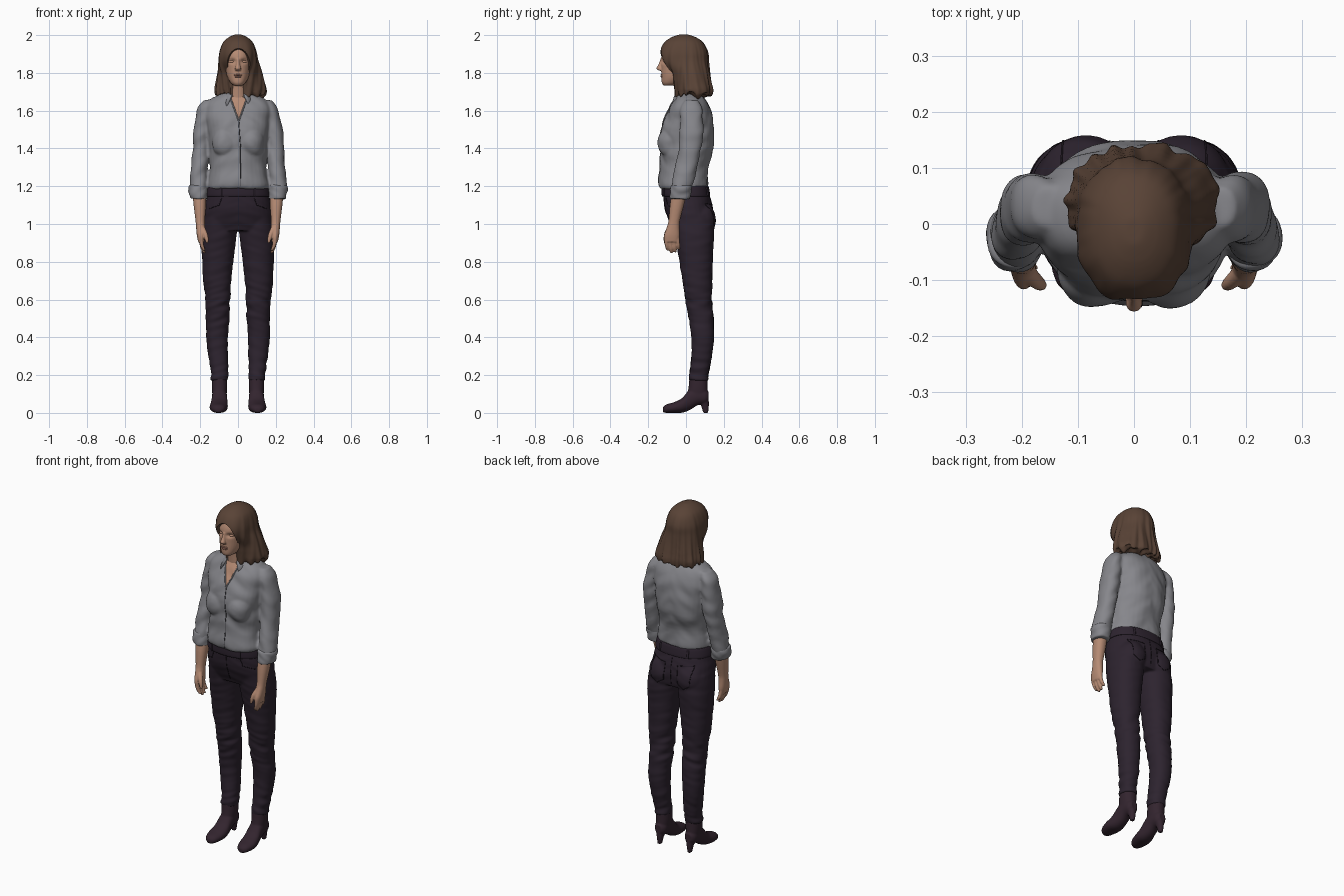
import bpy, bmesh, math
from mathutils import Vector, Matrix, noise
from mathutils.bvhtree import BVHTree

if "Cube" in bpy.data.objects:
    bpy.data.objects.remove(bpy.data.objects["Cube"], do_unlink=True)


def material(name, rgb):
    m = bpy.data.materials.new(name)
    m.use_nodes = True
    m.diffuse_color = (*rgb, 1)
    bsdf = m.node_tree.nodes["Principled BSDF"]
    bsdf.inputs["Base Color"].default_value = (*rgb, 1)
    bsdf.inputs["Roughness"].default_value = 0.8
    return m


SHIRT = material("grey cotton", (0.24, 0.24, 0.26))
SEAM = material("dark grey seam", (0.06, 0.06, 0.07))
JEANS = material("plum denim", (0.026, 0.017, 0.028))
BOOT = material("plum leather", (0.033, 0.018, 0.028))
STITCH = material("dark denim seam", (0.012, 0.008, 0.013))
SKIN = material("skin", (0.47, 0.26, 0.175))
LIPS = material("lips", (0.36, 0.17, 0.125))
HAIR = material("brown hair", (0.10, 0.056, 0.037))


def smooth_rings(rings, steps=4):
    """Catmull-Rom interpolation of (x, y, z, r1, r2) rings."""
    out = []
    for i in range(len(rings) - 1):
        a, b, c, d = (rings[min(max(i + k, 0), len(rings) - 1)] for k in (-1, 0, 1, 2))
        for s in range(steps):
            t = s / steps
            out.append([q + t * (r - p) / 2 + t * t * (2 * p - 5 * q + 4 * r - s4) / 2
                        + t ** 3 * (3 * q - p - 3 * r + s4) / 2
                        for p, q, r, s4 in zip(a, b, c, d)])
    return out + [rings[-1]]


def loft(bm, rings, axis="Z", power=2.2, sides=(1,), seg=32):
    """Closed skin over superellipse rings, horizontal or facing along y."""
    for side in sides:
        loops = []
        for x, y, z, r1, r2 in smooth_rings(rings):
            loop = []
            for k in range(seg):
                a = math.tau * k / seg
                u = math.copysign(abs(math.cos(a)) ** (2 / power), math.cos(a)) * r1
                v = math.copysign(abs(math.sin(a)) ** (2 / power), math.sin(a)) * r2
                co = (x + u, y + v, z) if axis == "Z" else (x + u, y, z + v)
                loop.append(bm.verts.new((co[0] * side, co[1], co[2])))
            loops.append(loop)
        for lo, hi in zip(loops, loops[1:]):
            for k in range(seg):
                j = (k + 1) % seg
                bm.faces.new((lo[k], lo[j], hi[j], hi[k]))
        bm.faces.new(loops[0])
        bm.faces.new(loops[-1])


def ball(bm, centre, radii, sides=(1,)):
    for s in sides:
        c = Vector((centre[0] * s, centre[1], centre[2]))
        bmesh.ops.create_uvsphere(bm, u_segments=24, v_segments=16, radius=1,
                                  matrix=Matrix.LocRotScale(c, None, Vector(radii)))


def link(name, data, mats):
    ob = bpy.data.objects.new(name, data)
    bpy.context.collection.objects.link(ob)
    for m in mats:
        data.materials.append(m)
    return ob


def bake(ob):
    dg = bpy.context.evaluated_depsgraph_get()
    me = bpy.data.meshes.new_from_object(ob.evaluated_get(dg))
    ob.modifiers.clear()
    ob.data = me


def make(name, bm, mats, voxel=None, warp=None, relax=4):
    """Turn shapes into one object, optionally fused, relaxed and creased."""
    bmesh.ops.recalc_face_normals(bm, faces=bm.faces)
    me = bpy.data.meshes.new(name)
    bm.to_mesh(me)
    bm.free()
    ob = link(name, me, mats)
    if voxel:
        fuse = ob.modifiers.new("fuse", "REMESH")
        fuse.mode, fuse.voxel_size = "VOXEL", voxel
        soft = ob.modifiers.new("relax", "SMOOTH")
        soft.factor, soft.iterations = 0.5, relax
        bake(ob)
    if warp:
        moves = [v.normal * warp(v.co) for v in ob.data.vertices]
        for v, d in zip(ob.data.vertices, moves):
            v.co += d
    ob.data.shade_smooth()
    return ob


def seam(name, target, points, mat, thick=0.002):
    """Thin cord laid on the front (or back, if y > 0) of a garment."""
    tree = BVHTree.FromObject(target, bpy.context.evaluated_depsgraph_get())
    hits = []
    for (x, y, z), (x2, _, z2) in zip(points, points[1:]):
        for t in range(9):
            o = Vector((x + (x2 - x) * t / 8, y, z + (z2 - z) * t / 8))
            hit = tree.ray_cast(o, Vector((0, -math.copysign(1, y), 0)))[0]
            if hit:
                hits.append(hit)
    cu = bpy.data.curves.new(name, "CURVE")
    cu.dimensions, cu.bevel_depth, cu.bevel_resolution = "3D", thick, 1
    sp = cu.splines.new("POLY")
    sp.points.add(len(hits) - 1)
    for p, h in zip(sp.points, hits):
        p.co = (*h, 1)
    link(name, cu, [mat])


BOTH = (1, -1)


def crease(amount, fx, fz, slant=0.6):
    return lambda c: amount * noise.noise(Vector((c.x * fx, c.y * fx, c.z * fz + abs(c.x) * fz * slant)))


# Shirt: torso, bust and sleeves fused
bm = bmesh.new()
loft(bm, [(0, -.012, 1.185, .155, .122), (0, -.013, 1.21, .163, .13), (0, -.01, 1.3, .148, .125),
          (0, .005, 1.4, .155, .14), (0, .006, 1.5, .165, .14), (0, .018, 1.6, .175, .113),
          (0, .02, 1.655, .15, .085), (0, .015, 1.69, .08, .06)], power=2.4)
ball(bm, (.07, -.085, 1.43), (.07, .065, .08), BOTH)
loft(bm, [(.15, .03, 1.655, .03, .035), (.168, .03, 1.62, .042, .055), (.178, .03, 1.57, .045, .06),
          (.19, .028, 1.5, .046, .062), (.196, .02, 1.4, .043, .06), (.206, 0, 1.3, .045, .058),
          (.21, -.022, 1.2, .046, .054), (.208, -.03, 1.15, .042, .046)], sides=BOTH)
shirt = make("shirt", bm, [SHIRT, SKIN], 0.007, crease(.008, 11, 17))

# Open neckline, cut cleanly into the shirt front
bm = bmesh.new()
bm.from_mesh(shirt.data)
APEX, SLOPE = Vector((.004, 0, 1.545)), 0.36
for s in BOTH:
    near = [f for f in bm.faces if f.calc_center_median().y < .03 and f.calc_center_median().z > 1.5]
    geom = list({e for f in near for e in f.edges} | {v for f in near for v in f.verts}) + near
    bmesh.ops.bisect_plane(bm, geom=geom, plane_co=APEX, plane_no=(s, 0, -SLOPE))
for f in bm.faces:
    c = f.calc_center_median() - APEX
    f.material_index = int(c.y < 0 and abs(c.x) < c.z * SLOPE)
    f.smooth = True
bm.to_mesh(shirt.data)
bm.free()
seam("placket_edge", shirt, [(.004, -1, 1.545), (.014, -1, 1.4), (.012, -1, 1.2)], SEAM, .0025)
for s in BOTH:
    seam("neckline_edge", shirt, [(.004, -1, 1.545), (.004 + s * .045, -1, 1.67)], SHIRT, .004)

# Folded collar with pointed tips
bm = bmesh.new()
rows = []
for i in range(33):
    t = i / 16 - 1
    a, tip = t * 2.65, abs(t) ** 5
    s, c = math.sin(a), math.cos(a)
    rows.append([bm.verts.new(p) for p in (
        (.062 * s, .005 + .066 * c, 1.655), (.064 * s, .005 + .069 * c, 1.7 - .012 * tip),
        (.076 * s, .005 + .078 * c, 1.69 - .015 * tip),
        ((.092 + .035 * tip) * s, .008 + (.088 + .012 * tip) * c, 1.66 - .04 * tip))])
for a, b in zip(rows, rows[1:]):
    for k in range(3):
        bm.faces.new((a[k], b[k], b[k + 1], a[k + 1]))
collar = make("collar", bm, [SHIRT])
collar.modifiers.new("cloth", "SOLIDIFY").thickness = .006

# Rolled cuffs
bm = bmesh.new()
loft(bm, [(.209, -.022, 1.205, .044, .05), (.211, -.024, 1.198, .05, .056), (.21, -.028, 1.165, .05, .056),
          (.208, -.032, 1.138, .047, .052), (.207, -.034, 1.133, .04, .045)], sides=BOTH)
make("rolled_cuffs", bm, [SHIRT], warp=crease(.007, 14, 30))

# Forearms and hands with fingers and thumb
bm = bmesh.new()
loft(bm, [(.205, -.035, 1.17, .036, .04), (.202, -.048, 1.1, .033, .037), (.2, -.062, 1.02, .025, .03),
          (.198, -.068, .985, .024, .033), (.197, -.075, .94, .021, .041), (.195, -.077, .905, .016, .038)],
     sides=BOTH)
for i, length in enumerate((.045, .058, .055, .04)):
    y = -.106 + i * .02
    loft(bm, [(.197, y, .93, .011, .011), (.195, y + .002, .905, .011, .011),
              (.188, y + .006, .905 - length * .6, .01, .01), (.178, y + .009, .905 - length, .007, .007)],
         sides=BOTH, seg=12)
loft(bm, [(.19, -.085, .985, .014, .014), (.176, -.1, .955, .013, .014), (.167, -.108, .925, .011, .011),
          (.163, -.11, .9, .007, .007)], sides=BOTH, seg=12)
make("forearms_and_hands", bm, [SKIN], .004, relax=2)

# Jeans: hips, seat and legs fused, creased most at knee and ankle
bm = bmesh.new()
loft(bm, [(0, -.005, 1.195, .155, .117), (0, .005, 1.14, .167, .123), (0, .015, 1.08, .18, .127),
          (0, .027, 1.02, .185, .118), (0, .035, .965, .18, .1)], power=2.3)
ball(bm, (.085, .078, 1.02), (.085, .08, .1), BOTH)
loft(bm, [(.09, .03, 1.05, .09, .11), (.099, .043, .95, .092, .106), (.105, .05, .85, .087, .093),
          (.11, .06, .7, .074, .079), (.109, .066, .6, .066, .069), (.108, .08, .5, .062, .066),
          (.111, .088, .4, .058, .06), (.105, .083, .3, .052, .054), (.098, .069, .21, .046, .051),
          (.098, .066, .17, .046, .053)], sides=BOTH)
folds = crease(1, 9, 32, .3)


def denim(c):
    knee = math.exp(-((c.z - .58) / .1) ** 2) + math.exp(-((c.z - .22) / .07) ** 2)
    return folds(c) * (.0025 + .006 * knee)


jeans = make("jeans", bm, [JEANS], .007, denim)

# Waistband, belt loops, fly and pockets
bm = bmesh.new()
loft(bm, [(0, -.005, 1.2, .157, .119), (0, -.004, 1.195, .163, .125), (0, 0, 1.15, .17, .128),
          (0, .002, 1.145, .162, .12)], power=2.35, seg=64)
band = make("waistband", bm, [JEANS])
for x in (-.09, .09):
    for y in BOTH:
        seam("belt_loop", band, [(x, y, 1.148), (x, y, 1.195)], JEANS, .006)
seam("fly_seam", jeans, [(.004, -1, 1.14), (.004, -1, .99)], STITCH)
seam("seat_seam", jeans, [(0, 1, 1.14), (0, 1, .98)], STITCH)
for s in BOTH:
    seam("front_pocket", jeans, [(s * .085, -1, 1.14), (s * .1, -1, 1.1), (s * .155, -1, 1.08)], STITCH)
    seam("back_pocket", jeans, [(s * x, 1, z) for x, z in
                                ((.04, 1.1), (.13, 1.11), (.125, 1.0), (.085, .975), (.045, 1.0), (.04, 1.1))], STITCH)

# Heeled ankle boots
bm = bmesh.new()
loft(bm, [(.104, -.123, .016, .014, .012), (.104, -.105, .022, .034, .022), (.103, -.06, .029, .047, .029),
          (.1, -.02, .04, .046, .039), (.098, .02, .07, .041, .055), (.098, .06, .09, .039, .05),
          (.098, .1, .088, .034, .04), (.098, .12, .088, .02, .025)], axis="Y", sides=BOTH)
loft(bm, [(.098, .066, .2, .04, .047), (.098, .064, .14, .041, .05), (.098, .06, .09, .037, .055)], sides=BOTH)
loft(bm, [(.098, .09, .075, .028, .03), (.098, .1, .04, .018, .021), (.098, .104, 0, .012, .013)], sides=BOTH)
make("boots", bm, [BOOT], .005, relax=2)

# Head, neck and nose, with eye sockets pressed in
bm = bmesh.new()
loft(bm, [(0, -.088, 1.733, .022, .03), (0, -.073, 1.748, .04, .055), (0, -.052, 1.78, .057, .078),
          (0, -.037, 1.82, .066, .094), (0, -.03, 1.87, .07, .102), (0, -.025, 1.91, .067, .099),
          (0, -.02, 1.95, .055, .08), (0, -.02, 1.97, .03, .04)])
loft(bm, [(0, -.02, 1.79, .048, .05), (0, -.012, 1.71, .046, .05), (0, 0, 1.64, .055, .058)])
loft(bm, [(0, -.126, 1.875, .009, .009), (0, -.134, 1.845, .01, .012), (0, -.139, 1.824, .015, .018),
          (0, -.132, 1.812, .014, .012)], seg=16)


def sockets(c):
    if c.y > -.07:
        return 0
    return -.011 * math.exp(-((abs(c.x) - .031) / .017) ** 2 - ((c.z - 1.862) / .012) ** 2)


make("head", bm, [SKIN], .0035, sockets, relax=3)
bm = bmesh.new()
ball(bm, (.031, -.106, 1.86), (.015, .012, .008), BOTH)
make("eyelids", bm, [SKIN])
bm = bmesh.new()
ball(bm, (0, -.128, 1.789), (.022, .007, .0045))
ball(bm, (0, -.127, 1.78), (.019, .008, .005))
make("lips", bm, [LIPS])

# Shoulder-length hair, with the face opening cut away
bm = bmesh.new()
loft(bm, [(.015, .042, 1.682, .135, .092), (.015, .042, 1.71, .138, .098), (.013, .034, 1.75, .128, .1),
          (.01, .022, 1.8, .117, .104), (.002, -.006, 1.86, .106, .125), (0, -.012, 1.91, .099, .128),
          (0, -.012, 1.96, .08, .104), (0, -.012, 1.988, .05, .066), (0, -.012, 2.003, .018, .024)], seg=48)


def strands(c):
    a, low = math.atan2(c.y - .01, c.x), min(max((1.98 - c.z) / .3, 0), 1)
    return low * .018 * noise.noise(Vector((math.cos(a) * 5, math.sin(a) * 5, c.z * 4)))


hair = make("hair", bm, [HAIR], .006, strands, relax=3)
for v in hair.data.vertices:
    if v.co.z < 1.72:
        v.co.z += .03 * noise.noise(v.co * 28) * (1.72 - v.co.z) / .04
bm = bmesh.new()
ball(bm, (.003, -.155, 1.805), (.073, .1, .128))
cutter = make("face_opening_cutter", bm, [HAIR])
cutter.hide_render = True
cut = hair.modifiers.new("face_opening", "BOOLEAN")
cut.operation, cut.object, cut.solver = "DIFFERENCE", cutter, "EXACT"
bake(hair)
bpy.data.objects.remove(cutter, do_unlink=True)
bpy.context.view_layer.objects.active = hair
hair.select_set(True)
bpy.ops.object.shade_smooth_by_angle(angle=math.radians(50))
